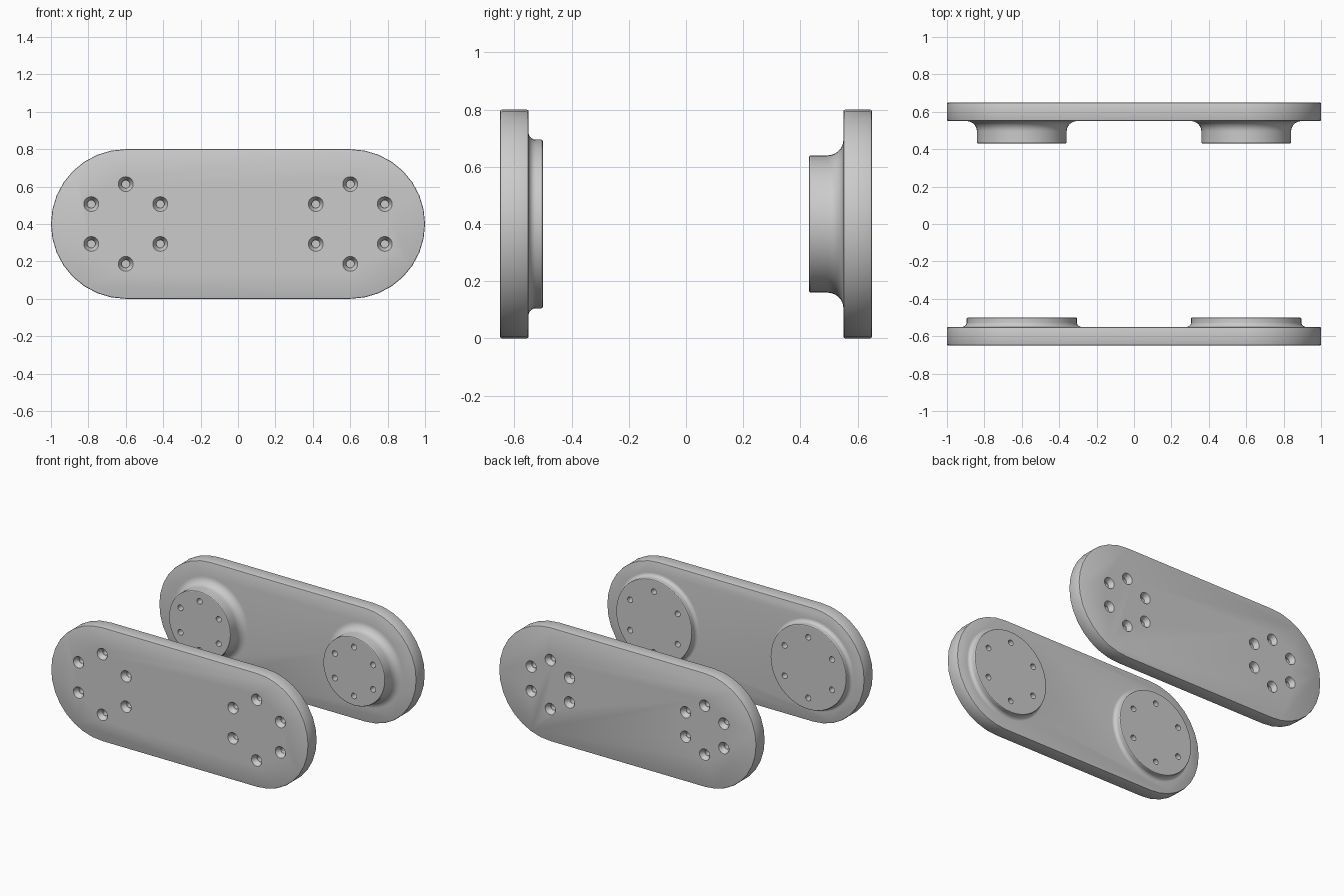
import bpy, bmesh
from math import sin, cos, pi, radians

if "Cube" in bpy.data.objects:
    bpy.data.objects.remove(bpy.data.objects["Cube"])

CX, CZ = 0.6, 0.4          # centre of each rounded end
OUT, INN = 0.65, 0.55      # outer and inner plane of each plate (|y|)


def make_object(name, bm):
    bmesh.ops.recalc_face_normals(bm, faces=bm.faces)
    mesh = bpy.data.meshes.new(name)
    bm.to_mesh(mesh)
    bm.free()
    obj = bpy.data.objects.new(name, mesh)
    bpy.context.collection.objects.link(obj)
    return obj


def revolve(bm, profile, x, z, side, segs, smooth):
    """Closed solid turned about a y axis through (x, z); profile is (radius, |y|)."""
    rings = [[bm.verts.new((x + r * cos(2 * pi * i / segs), side * y,
                            z + r * sin(2 * pi * i / segs))) for i in range(segs)]
             for r, y in profile]
    for a, b in zip(rings, rings[1:]):
        for i in range(segs):
            j = (i + 1) % segs
            bm.faces.new((a[i], a[j], b[j], b[i])).smooth = smooth
    bm.faces.new(rings[0])
    bm.faces.new(rings[-1])


def plate(name, side):
    """Stadium-shaped slab with finely bevelled rims."""
    bm = bmesh.new()
    n = 16
    pts = []
    for cx, start in ((CX, -pi / 2), (-CX, pi / 2)):
        for i in range(n + 1):
            a = start + pi * i / n
            pts.append((cx + 0.4 * cos(a), CZ + 0.4 * sin(a)))
    face = bm.faces.new([bm.verts.new((x, side * OUT, z)) for x, z in pts])
    ext = bmesh.ops.extrude_face_region(bm, geom=[face], use_keep_orig=True)
    for v in ext["geom"]:
        if isinstance(v, bmesh.types.BMVert):
            v.co.y = side * INN
    bmesh.ops.recalc_face_normals(bm, faces=bm.faces)
    rim = [e for e in bm.edges if abs(e.verts[0].co.y - e.verts[1].co.y) < 1e-6]
    bmesh.ops.bevel(bm, geom=rim, offset=0.007, segments=2, profile=0.5, affect='EDGES')
    return make_object(name, bm)


def boolean(obj, cutter, operation):
    mod = obj.modifiers.new(operation, 'BOOLEAN')
    mod.operation, mod.object, mod.solver = operation, cutter, 'EXACT'
    bpy.context.view_layer.objects.active = obj
    bpy.ops.object.modifier_apply(modifier=mod.name)
    bpy.data.objects.remove(cutter)


def side_plate(name, side, radius, top, fillet, bolt_circle):
    obj = plate(name, side)

    # round bosses with a filleted foot on the inner face
    prof = [(radius - 0.006, top), (radius - 0.002, top + 0.002), (radius, top + 0.006)]
    for i in range(9):
        a = pi / 2 * i / 8
        prof.append((radius + fillet * (1 - cos(a)), INN - fillet * (1 - sin(a))))
    prof.append((radius + fillet, INN + 0.02))
    bm = bmesh.new()
    for x in (-CX, CX):
        revolve(bm, prof, x, CZ, side, 48, True)
    boolean(obj, make_object("boss", bm), 'UNION')

    # countersunk bolt holes, six per boss
    hole = [(0.045, OUT + 0.005), (0.04, OUT), (0.022, OUT - 0.035), (0.02, OUT - 0.036),
            (0.02, top - 0.02)]
    bm = bmesh.new()
    for x in (-CX, CX):
        for k in range(6):
            a = pi / 6 + k * pi / 3
            revolve(bm, hole, x + bolt_circle * cos(a), CZ + bolt_circle * sin(a),
                    side, 20, True)
    boolean(obj, make_object("hole_cutter", bm), 'DIFFERENCE')
    obj.data.set_sharp_from_angle(angle=radians(25))


side_plate("front_plate", -1, 0.295, 0.50, 0.025, 0.213)
side_plate("back_plate", 1, 0.24, 0.43, 0.055, 0.172)
